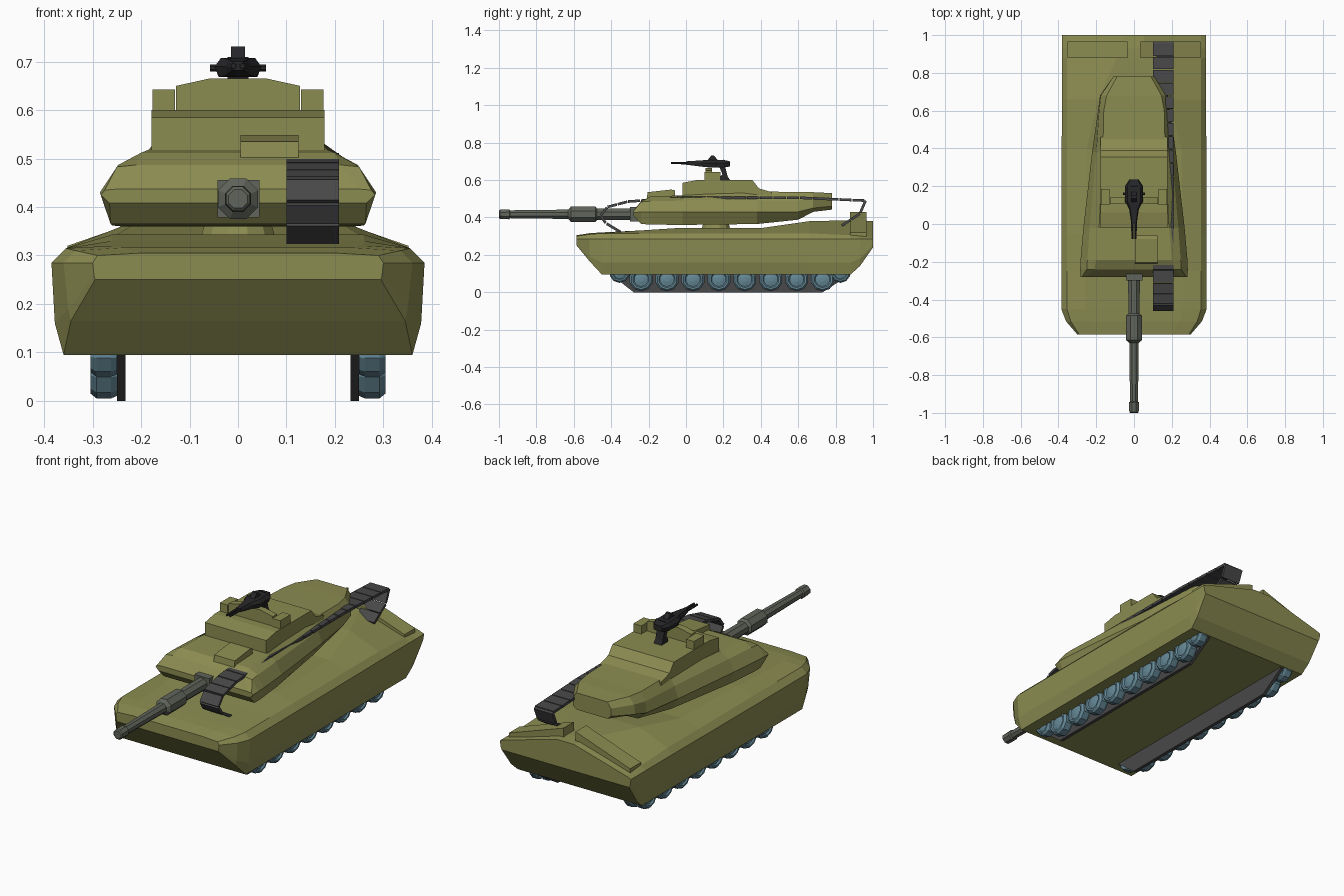
import bpy, bmesh, math
from mathutils import Vector

cube = bpy.data.objects.get("Cube")
if cube:
    bpy.data.objects.remove(cube, do_unlink=True)


def material(name, red, green, blue):
    mat = bpy.data.materials.new(name)
    mat.use_nodes = True
    colour = (red, green, blue, 1)
    mat.diffuse_color = colour
    mat.node_tree.nodes["Principled BSDF"].inputs["Base Color"].default_value = colour
    return mat


OLIVE = material("olive paint", .26, .265, .083)
BARREL = material("barrel grey", .12, .13, .105)
STRAP = material("strap grey", .065, .065, .067)
BLACK = material("gun black", .02, .02, .022)
BLUE = material("wheel blue", .13, .25, .31)


def build(name, mat, verts, faces):
    mesh = bpy.data.meshes.new(name)
    bm = bmesh.new()
    points = [bm.verts.new(v) for v in verts]
    for face in faces:
        bm.faces.new([points[i] for i in face])
    bmesh.ops.recalc_face_normals(bm, faces=bm.faces)
    bm.to_mesh(mesh)
    bm.free()
    mesh.materials.append(mat)
    obj = bpy.data.objects.new(name, mesh)
    bpy.context.collection.objects.link(obj)
    return obj


def skin(name, mat, rings):
    """Join equal rings of points and cap both ends."""
    n, verts = len(rings[0]), [p for ring in rings for p in ring]
    faces = [range(n), range(len(verts) - n, len(verts))]
    for k in range(len(rings) - 1):
        for i in range(n):
            a, b = k * n + i, k * n + (i + 1) % n
            faces.append((a, b, b + n, a + n))
    return build(name, mat, verts, faces)


def loft(name, mat, sections):
    """Each section is a y followed by half-outline (x, z) points, mirrored."""
    rings = []
    for y, *half in sections:
        ring = [(x, y, z) for x, z in half]
        rings.append(ring + [(-x, y, z) for x, z in reversed(half)])
    return skin(name, mat, rings)


def prism(name, mat, profile, x0, x1):
    """A (y, z) profile pushed along x."""
    return skin(name, mat, [[(x, y, z) for y, z in profile] for x in (x0, x1)])


def box(name, mat, x, y, z):
    return prism(name, mat, [(y[0], z[0]), (y[1], z[0]), (y[1], z[1]), (y[0], z[1])], *x)


def turned(name, mat, profile, centre, axis, sides):
    """A (distance, radius) profile turned about the x, y or z axis."""
    rings = []
    for d, r in profile:
        ring = []
        for i in range(sides):
            t = math.tau * (i + .5) / sides
            u, v = r * math.cos(t), r * math.sin(t)
            offset = {"x": (d, u, v), "y": (u, d, v), "z": (u, v, d)}[axis]
            ring.append(Vector(centre) + Vector(offset))
        rings.append(ring)
    return skin(name, mat, rings)


# Hull: underside, skirt fold, skirt top, shoulder, deck edge
loft("hull", OLIVE, [
    (-.585, (.295, .25), (.297, .258), (.3, .285), (.29, .3), (.2, .305)),
    (-.515, (.345, .165), (.35, .19), (.36, .285), (.335, .31), (.24, .316)),
    (-.45, (.36, .095), (.378, .16), (.385, .285), (.355, .315), (.26, .32)),
    (-.25, (.36, .095), (.378, .16), (.385, .285), (.355, .315), (.26, .33)),
    (-.05, (.36, .095), (.378, .16), (.385, .285), (.355, .315), (.26, .343)),
    (.4, (.36, .095), (.378, .16), (.383, .285), (.355, .315), (.25, .343)),
    (.66, (.36, .095), (.376, .16), (.381, .285), (.355, .315), (.19, .38)),
    (.88, (.36, .095), (.375, .16), (.381, .285), (.355, .305), (.09, .385)),
    (.93, (.365, .14), (.375, .18), (.381, .285), (.355, .3), (.07, .385)),
    (1, (.37, .24), (.375, .25), (.381, .285), (.355, .295), (.05, .38))])

# Sloped plates on the rear deck
for side, label in ((1, "left"), (-1, "right")):
    inner, outer = .035 * side, .352 * side
    rings = [[(x, .878, low), (x, .966, low), (x, .966, high), (x, .878, high)]
             for x, low, high in ((inner, .36, .43), (outer, .285, .32))]
    skin("rear_plate_" + label, OLIVE, rings)

# Turret body, ring and raised roof
turned("turret_ring", OLIVE, [(.32, .085), (.385, .065)], (0, .16, 0), "z", 12)
loft("turret", OLIVE, [
    (-.28, (.265, .408), (.283, .425), (.275, .435), (.25, .437)),
    (-.24, (.263, .365), (.285, .43), (.25, .483), (.21, .487)),
    (-.19, (.26, .362), (.283, .43), (.247, .487), (.2, .512)),
    (-.02, (.24, .36), (.268, .43), (.235, .49), (.185, .518)),
    (.38, (.18, .365), (.222, .43), (.2, .49), (.165, .54)),
    (.6, (.14, .388), (.19, .43), (.185, .49), (.16, .535)),
    (.68, (.13, .43), (.18, .45), (.175, .5), (.145, .535)),
    (.78, (.09, .442), (.11, .46), (.11, .5), (.09, .53))])
prism("turret_roof", OLIVE, [(-.02, .5), (-.02, .585), (.06, .6), (.355, .6),
                             (.39, .555), (.46, .535), (.46, .5)], -.178, .178)
prism("roof_hatch", OLIVE, [(-.21, .5), (-.205, .535), (-.08, .549), (-.06, .545),
                            (-.06, .5)], .005, .125)
for side, label in ((1, "left"), (-1, "right")):
    box("roof_sight_" + label, OLIVE, (.13 * side, .176 * side), (.1, .185), (.585, .643))
skin("roof_ridge", OLIVE, [[(x, y, z) for x, z in (
    (-.128, .585), (-.128, .65), (-.06, .665), (.06, .665), (.128, .65), (.128, .585))]
    for y in (.105, .14)])

# Main gun with sleeve and muzzle ring
box("gun_mantlet", BARREL, (-.042, .044), (-.3, -.22), (.378, .456))
turned("main_gun", BARREL, [
    (-1, .021), (-.995, .027), (-.945, .029), (-.94, .023), (-.63, .027),
    (-.615, .045), (-.485, .045), (-.475, .032), (-.25, .034)], (0, 0, .417), "y", 8)

# Machine gun on its post
prism("machine_gun_post", BLACK, [(.18, .6), (.18, .618), (.195, .63), (.17, .69),
                                  (.2, .71), (.222, .62), (.235, .6)], -.022, .022)
loft("machine_gun_body", BLACK, [
    (0, (.012, .682), (.014, .69), (.01, .7)),
    (.08, (.024, .672), (.026, .69), (.02, .705)),
    (.12, (.04, .668), (.048, .69), (.035, .708)),
    (.2, (.04, .668), (.048, .69), (.035, .708)),
    (.235, (.022, .672), (.025, .69), (.02, .7))])
prism("machine_gun_sight", BLACK, [(.11, .7), (.135, .731), (.15, .731), (.175, .7)],
      -.014, .014)
turned("machine_gun_handles", BLACK, [(-.058, .007), (.058, .007)], (0, .16, .687), "x", 6)
for x, label in ((.009, "left"), (-.009, "right")):
    turned("machine_gun_barrel_" + label, BLACK, [(-.08, .006), (.02, .007)],
           (x, 0, .691), "y", 6)

# Running gear: inner track plates and road wheels
axles = [(-.24 + .1386 * i, .069, .064) for i in range(8)]
axles += [(-.355, .105, .055), (.825, .105, .055)]
for side, label in ((1, "left"), (-1, "right")):
    prism("track_plate_" + label, STRAP, [(-.42, .11), (-.28, 0), (.73, 0), (.87, .09),
                                          (.87, .11)], .232 * side, .25 * side)
    for i, (y, z, r) in enumerate(axles):
        profile = [(.25, r * .92), (.262, r), (.292, r), (.304, r * .85),
                   (.304, r * .7), (.297, r * .6), (.303, r * .2)]
        turned(f"wheel_{label}_{i + 1}", BLUE, [(d * side, s) for d, s in profile],
               (0, y, z), "x", 10)

# Strap of separate links over the turret
path = [Vector(p) for p in ((-.35, .322), (-.43, .37), (-.456, .41), (-.42, .456),
                            (-.31, .485), (-.03, .505), (.61, .505), (.96, .49),
                            (.93, .42), (.83, .355))]
links = []
for a, b in zip(path, path[1:]):
    count = max(1, round((b - a).length / .075))
    links += [(a.lerp(b, k / count), a.lerp(b, (k + .93) / count)) for k in range(count)]
for i, (a, b) in enumerate(links):
    along = (b - a).normalized()
    lift = Vector((-along.y, along.x)) * .007
    prism(f"strap_link_{i + 1}", STRAP, [a - lift, b - lift, b + lift, a + lift], .1, .208)
